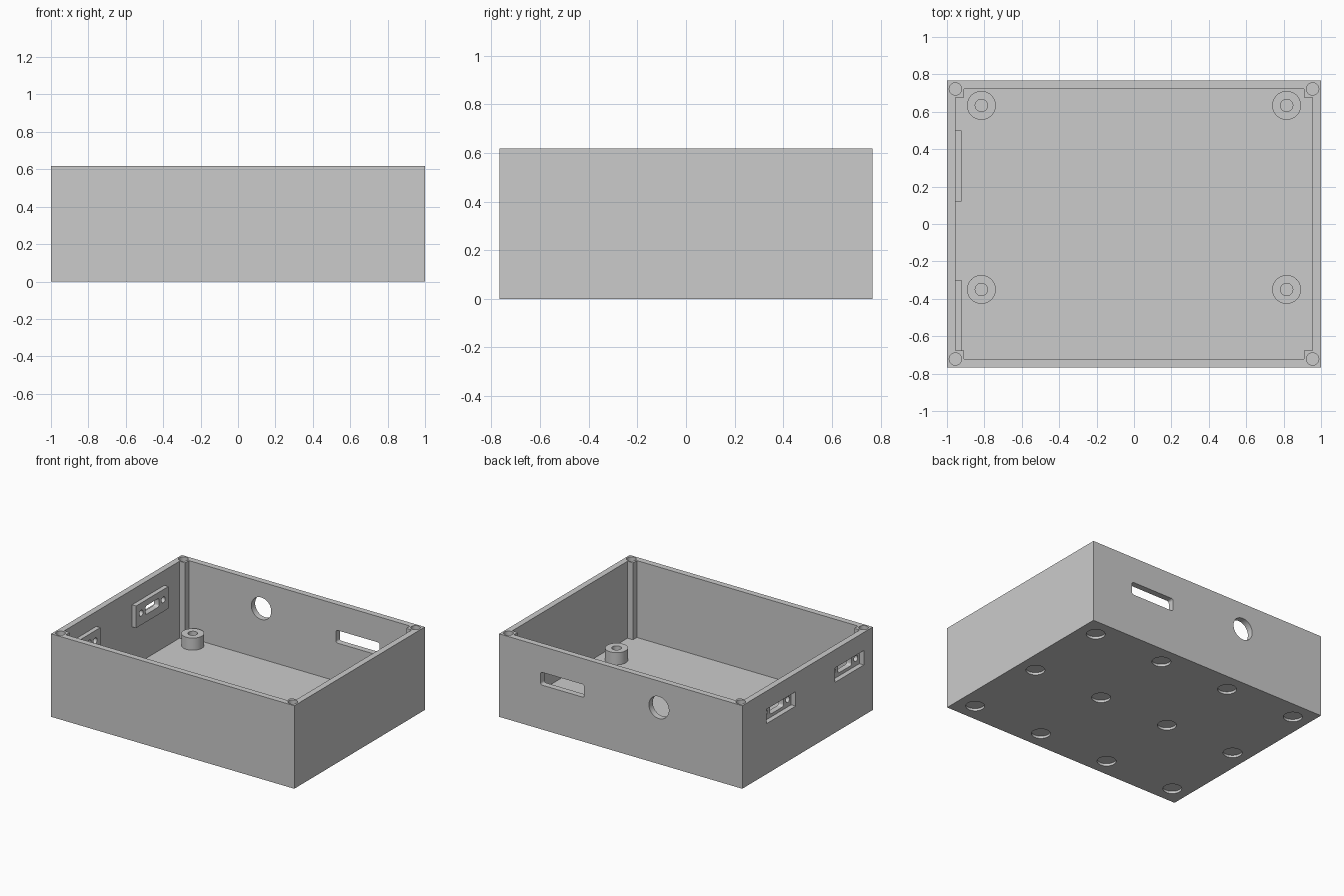
import bpy, bmesh
from mathutils import Matrix, Vector

default = bpy.data.objects.get("Cube")
if default:
    bpy.data.objects.remove(default, do_unlink=True)

W, D, H = 1.0, 0.767, 0.617      # half width, half depth, height
WALL, FLOOR = 0.045, 0.045
POST_X, POST_Y = 0.91, 0.677     # inner faces of the corner posts

grey = bpy.data.materials.new("plain grey")
grey.use_nodes = True
grey.diffuse_color = (0.6, 0.6, 0.6, 1)
grey.node_tree.nodes["Principled BSDF"].inputs["Base Color"].default_value = (0.6, 0.6, 0.6, 1)


def finish(name, bm):
    bmesh.ops.recalc_face_normals(bm, faces=bm.faces)
    mesh = bpy.data.meshes.new(name)
    bm.to_mesh(mesh)
    bm.free()
    mesh.materials.append(grey)
    obj = bpy.data.objects.new(name, mesh)
    bpy.context.collection.objects.link(obj)
    return obj


def box(name, lo, hi, round_axis=None, radius=0.015):
    """Box between two corners, optionally rounded along one axis."""
    lo, hi = Vector(lo), Vector(hi)
    bm = bmesh.new()
    bmesh.ops.create_cube(bm, size=1, matrix=Matrix.Translation((lo + hi) / 2)
                          @ Matrix.Diagonal((*(hi - lo), 1)))
    if round_axis is not None:
        edges = [e for e in bm.edges
                 if abs((e.verts[0].co - e.verts[1].co).normalized()[round_axis]) > 0.9]
        bmesh.ops.bevel(bm, geom=edges, offset=radius, segments=4, profile=0.5, affect='EDGES')
    return finish(name, bm)


def cylinder(name, centre, radius, length, axis='Z', sides=48):
    turn = {'X': Matrix.Rotation(1.5707963, 4, 'Y'),
            'Y': Matrix.Rotation(1.5707963, 4, 'X'), 'Z': Matrix()}[axis]
    bm = bmesh.new()
    bmesh.ops.create_cone(bm, cap_ends=True, segments=sides, radius1=radius, radius2=radius,
                          depth=length, matrix=Matrix.Translation(centre) @ turn)
    return finish(name, bm)


def cut(obj, cutters):
    """Subtract the cutters from the object and delete them."""
    for cutter in cutters:
        cutter.hide_render = True
        mod = obj.modifiers.new("cut", 'BOOLEAN')
        mod.operation, mod.solver, mod.object = 'DIFFERENCE', 'EXACT', cutter
    graph = bpy.context.evaluated_depsgraph_get()
    mesh = bpy.data.meshes.new_from_object(obj.evaluated_get(graph))
    obj.modifiers.clear()
    obj.data = mesh
    for cutter in cutters:
        bpy.data.objects.remove(cutter, do_unlink=True)


def smooth(obj):
    bpy.ops.object.select_all(action='DESELECT')
    obj.select_set(True)
    bpy.context.view_layer.objects.active = obj
    bpy.ops.object.shade_smooth_by_angle(angle=0.5)


# Case body: solid block with a cavity that leaves square corner posts
body = box("case_body", (-W, -D, 0), (W, D, H))
ix, iy = W - WALL, D - WALL
quarter = [(ix, POST_Y), (POST_X, POST_Y), (POST_X, iy)]
outline = (quarter + [(-x, y) for x, y in reversed(quarter)]
           + [(-x, -y) for x, y in quarter] + [(x, -y) for x, y in reversed(quarter)])
bm = bmesh.new()
base = bm.faces.new([bm.verts.new((x, y, FLOOR)) for x, y in outline])
top = bmesh.ops.extrude_face_region(bm, geom=[base])["geom"]
bmesh.ops.translate(bm, vec=(0, 0, H),
                    verts=[v for v in top if isinstance(v, bmesh.types.BMVert)])
cutters = [finish("cavity", bm)]

# Screw holes in the corner posts
for sx in (-1, 1):
    for sy in (-1, 1):
        cutters.append(cylinder("post_hole", (sx * ix, sy * iy, H), 0.033, 0.4))

# Round and slotted openings in the back wall
cutters.append(cylinder("round_opening", (-0.314, D, 0.42), 0.082, 0.3, 'Y'))
cutters.append(box("slot_opening", (0.30, D - 0.2, 0.33), (0.66, D + 0.2, 0.425), 1))

# Port windows in the side wall
PORTS = (0.31, -0.49)
for y in PORTS:
    cutters.append(box("port_window", (-W - 0.1, y - 0.17, 0.375), (-0.94, y + 0.17, 0.482)))

# Shallow round recesses under the floor
for i in range(4):
    for j in (-1, 0, 1):
        cutters.append(cylinder("foot_recess", (-0.867 + i * 0.578, j * 0.632, 0), 0.064, 0.036))
cut(body, cutters)
smooth(body)

# Port plates with a connector slot and two screw holes
for n, y in enumerate(PORTS):
    plate = box(f"port_plate_{n + 1}", (-0.963, y - 0.19, 0.342), (-0.922, y + 0.19, 0.506))
    holes = [box("port_slot", (-1.1, y - 0.08, 0.398), (-0.8, y + 0.08, 0.462), 0)]
    holes += [cylinder("port_screw", (-0.94, y + s * 0.13, 0.43), 0.022, 0.2, 'X', 24)
              for s in (-1, 1)]
    cut(plate, holes)
    smooth(plate)

# Board standoffs on the floor
for x in (-0.816, 0.816):
    for y in (0.634, -0.35):
        side = "left" if x > 0 else "right"
        end = "back" if y > 0 else "front"
        post = cylinder(f"standoff_{end}_{side}", (x, y, 0.09), 0.077, 0.09)
        cut(post, [cylinder("standoff_hole", (x, y, 0.1), 0.033, 0.2)])
        smooth(post)
